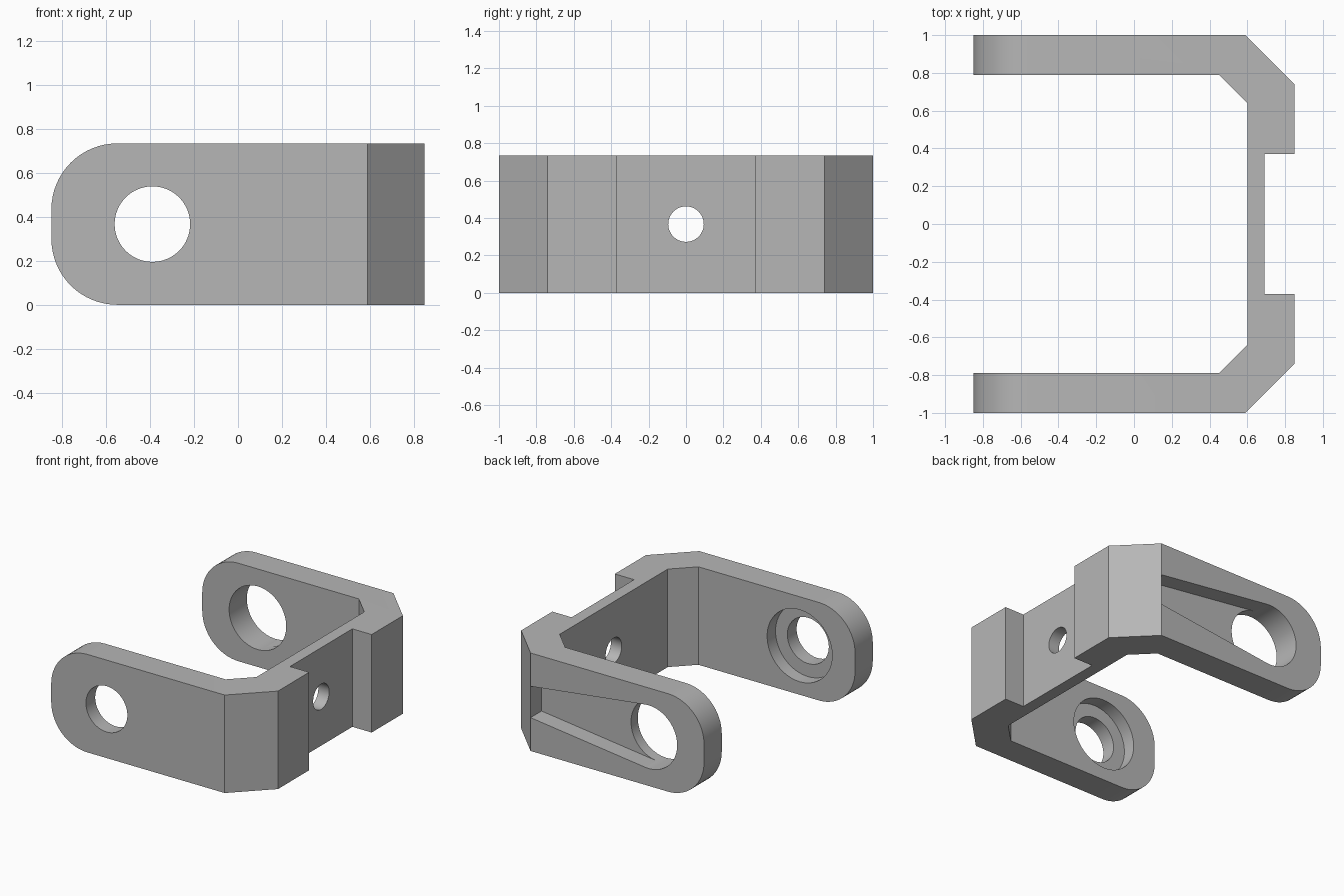
import bpy, bmesh, math
from mathutils import Matrix, Vector

if "Cube" in bpy.data.objects:
    bpy.data.objects.remove(bpy.data.objects["Cube"])

HEIGHT = 0.735
MID = HEIGHT / 2
BORE_X = -0.39
BORE_R = 0.237

grey = bpy.data.materials.new("plain_grey")
grey.use_nodes = True
colour = (0.47, 0.47, 0.47, 1)
grey.diffuse_color = colour
grey.node_tree.nodes["Principled BSDF"].inputs["Base Color"].default_value = colour


def prism(name, points, direction, round_tips=False):
    """Extrude a closed outline along a direction."""
    bm = bmesh.new()
    face = bm.faces.new([bm.verts.new(p) for p in points])
    ext = bmesh.ops.extrude_face_region(bm, geom=[face])
    moved = [v for v in ext["geom"] if isinstance(v, bmesh.types.BMVert)]
    bmesh.ops.translate(bm, verts=moved, vec=direction)
    bmesh.ops.recalc_face_normals(bm, faces=bm.faces)
    if round_tips:
        tips = [e for e in bm.edges
                if all(v.co.x < -0.84 for v in e.verts)
                and abs(e.verts[0].co.z - e.verts[1].co.z) < 0.01]
        bmesh.ops.bevel(bm, geom=tips, offset=0.3, segments=16,
                        profile=0.5, affect='EDGES')
    mesh = bpy.data.meshes.new(name)
    bm.to_mesh(mesh)
    bm.free()
    mesh.materials.append(grey)
    obj = bpy.data.objects.new(name, mesh)
    bpy.context.collection.objects.link(obj)
    return obj


def drill(name, start, direction, radius, sides=64):
    """Round cutter starting at a point."""
    axis = Vector(direction).normalized()
    turn = axis.to_track_quat('Z', 'Y')
    ring = [Vector(start) + turn @ Vector((radius * math.cos(a), radius * math.sin(a), 0))
            for a in (2 * math.pi * i / sides for i in range(sides))]
    return prism(name, ring, direction)


# Bracket body: half outline mirrored across the middle
half = [(0.6, 0.64), (0.45, 0.79), (-0.85, 0.79), (-0.85, 1), (0.59, 1),
        (0.85, 0.74), (0.85, 0.37), (0.69, 0.37)]
outline = [(x, y, 0) for x, y in half] + [(x, -y, 0) for x, y in reversed(half)]
bracket = prism("bracket", outline, (0, 0, HEIGHT), round_tips=True)

# Tapered recess on the back arm, tangent to its bore
s = 0.121
c = math.sqrt(1 - s * s)
taper = [(0.59, 0.1175), (BORE_X + BORE_R * s, BORE_R * c), (BORE_X, BORE_R * 0.97)]
recess = ([(x, 0.87, MID + h) for x, h in taper]
          + [(x, 0.87, MID - h) for x, h in reversed(taper)])

cutters = [
    drill("front_bore", (BORE_X, -1.1, MID), (0, 0.5, 0), 0.172),
    drill("front_counterbore", (BORE_X, -0.89, MID), (0, 0.4, 0), 0.27),
    drill("back_bore", (BORE_X, 0.6, MID), (0, 0.6, 0), BORE_R),
    drill("wall_hole", (0.4, 0, MID), (0.6, 0, 0), 0.095, 48),
    prism("back_recess", recess, (0, 0.3, 0)),
]

# Cut the openings
bpy.ops.object.select_all(action='DESELECT')
bpy.context.view_layer.objects.active = bracket
bracket.select_set(True)
for cutter in cutters:
    cutter.hide_render = True
    mod = bracket.modifiers.new(cutter.name, 'BOOLEAN')
    mod.operation = 'DIFFERENCE'
    mod.solver = 'EXACT'
    mod.object = cutter
    bpy.ops.object.modifier_apply(modifier=mod.name)
    bpy.data.objects.remove(cutter)

bpy.ops.object.shade_smooth_by_angle(angle=math.radians(25))
